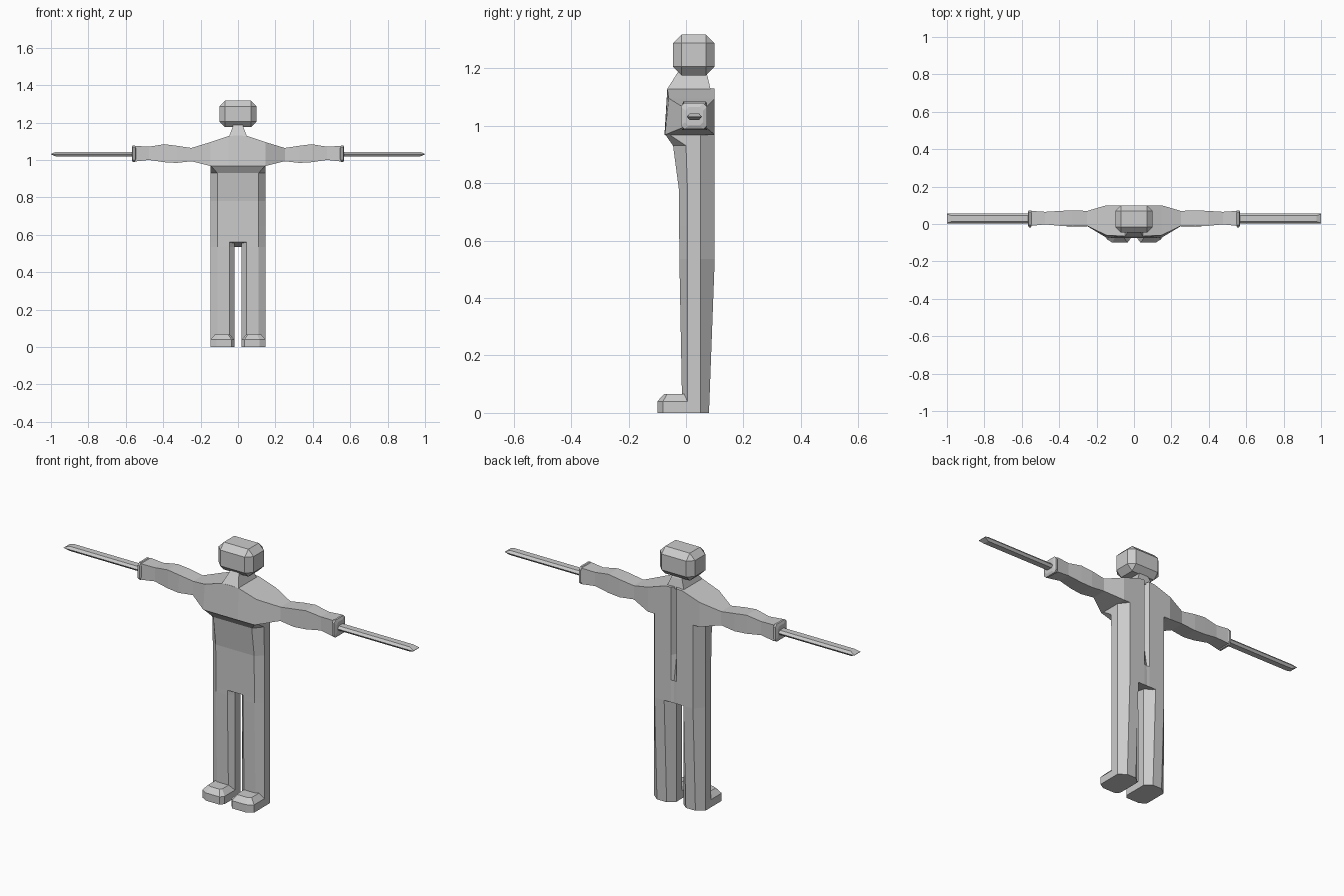
import bpy, bmesh

if "Cube" in bpy.data.objects:
    bpy.data.objects.remove(bpy.data.objects["Cube"])

mat = bpy.data.materials.new("light grey")
mat.diffuse_color = (0.6, 0.6, 0.6, 1)
mat.use_nodes = True
mat.node_tree.nodes["Principled BSDF"].inputs["Base Color"].default_value = mat.diffuse_color


def finish(name, bm, mirror=False):
    bmesh.ops.recalc_face_normals(bm, faces=bm.faces[:])
    me = bpy.data.meshes.new(name)
    bm.to_mesh(me)
    bm.free()
    me.materials.append(mat)
    ob = bpy.data.objects.new(name, me)
    bpy.context.collection.objects.link(ob)
    if mirror:
        mod = ob.modifiers.new("mirror", 'MIRROR')
        mod.use_clip = True
        mod.merge_threshold = 0.0005
    return ob


def loft(name, rings, mirror=False, cap_start=True, cap_end=True):
    """Skin a list of equal-length rings of points, with end caps."""
    bm = bmesh.new()
    vs = [[bm.verts.new(p) for p in r] for r in rings]
    n = len(rings[0])
    for a, b in zip(vs, vs[1:]):
        for i in range(n):
            j = (i + 1) % n
            bm.faces.new((a[i], a[j], b[j], b[i]))
    if cap_start:
        bm.faces.new(vs[0])
    if cap_end:
        bm.faces.new(vs[-1])
    return finish(name, bm, mirror)


def chamfered(x, y0, y1, z0, z1, c):
    """Chamfered rectangle across the x axis."""
    return [(x, y0 + c, z0), (x, y1 - c, z0), (x, y1, z0 + c), (x, y1, z1 - c),
            (x, y1 - c, z1), (x, y0 + c, z1), (x, y0, z1 - c), (x, y0, z0 + c)]


# Head: chamfered block
bm = bmesh.new()
bmesh.ops.create_cube(bm, size=1)
for v in bm.verts:
    v.co = (v.co.x * 0.2, v.co.y * 0.144 + 0.027, v.co.z * 0.142 + 1.246)
bmesh.ops.bevel(bm, geom=bm.edges[:], offset=0.03, segments=1, affect='EDGES')
finish("head", bm)

# Neck: tapered block
def rect_z(z, x, y0, y1):
    return [(-x, y0, z), (x, y0, z), (x, y1, z), (-x, y1, z)]

loft("neck", [rect_z(1.12, 0.05, -0.065, 0.085), rect_z(1.128, 0.047, -0.065, 0.085),
              rect_z(1.172, 0.03, -0.037, 0.075), rect_z(1.2, 0.022, -0.02, 0.06)])

# Torso and arms: sections along x (x, front bottom, front top, back, low, high)
sections = [(0, -0.075, -0.065, 0.075, 0.968, 1.13), (0.015, -0.075, -0.065, 0.1, 0.968, 1.13),
            (0.05, -0.075, -0.065, 0.1, 0.968, 1.128), (0.148, -0.073, -0.06, 0.1, 0.968, 1.095),
            (0.25, -0.012, -0.01, 0.07, 0.993, 1.064), (0.33, -0.014, -0.012, 0.073, 0.984, 1.076),
            (0.395, -0.01, -0.01, 0.07, 0.988, 1.084), (0.475, -0.002, -0.002, 0.065, 1.0, 1.071),
            (0.55, -0.01, -0.01, 0.07, 0.992, 1.075)]
loft("torso_and_arms",
     [[(x, fb, lo), (x, bk, lo), (x, bk, hi), (x, ft, hi)] for x, fb, ft, bk, lo, hi in sections],
     mirror=True, cap_start=False)

# Hands: chamfered cuffs at the arm ends
loft("hands", [chamfered(0.545, -0.008, 0.068, 0.995, 1.072, 0.01),
               chamfered(0.552, -0.018, 0.073, 0.988, 1.078, 0.012),
               chamfered(0.562, -0.018, 0.073, 0.988, 1.078, 0.012),
               chamfered(0.568, -0.003, 0.06, 1.0, 1.065, 0.012)], mirror=True)

# Blades: thin six-sided bars with a pointed end edge
def blade(x, h, e):
    return [(x, 0.003, 1.031), (x, 0.003 + e, 1.031 + h), (x, 0.055 - e, 1.031 + h),
            (x, 0.055, 1.031), (x, 0.055 - e, 1.031 - h), (x, 0.003 + e, 1.031 - h)]

loft("blades", [blade(0.56, 0.012, 0.01), blade(0.975, 0.012, 0.01), blade(1.0, 0.001, 0.002)],
     mirror=True)

# Hips: half sections with a groove down the back (front, back, groove depth, half groove width)
def hip(zf, zb, f, b, g, xf=0.11, yo=0.005):
    return [(0, f, zf), (xf, f, zf), (0.148, yo, zf), (0.148, 0.05, zb), (0.11, b, zb),
            (0.015, b, zb), (0, b - g, zb)]

loft("hips", [hip(0.56, 0.535, -0.023, 0.1, 0), hip(0.65, 0.65, -0.024, 0.1, 0.003),
              hip(0.78, 0.78, -0.025, 0.1, 0.025), hip(0.93, 0.93, -0.045, 0.1, 0.025, 0.11, 0),
              hip(0.97, 0.97, -0.073, 0.1, 0.025, 0.147, -0.06)],
     mirror=True)

# Legs: eight-sided tapering columns
def leg(z, f, b):
    return [(0.045, f, z), (0.11, f, z), (0.148, 0.005, z), (0.148, 0.05, z),
            (0.11, b, z), (0.055, b, z), (0.02, 0.05, z), (0.02, 0.005, z)]

loft("legs", [leg(0, -0.013, 0.08), leg(0.535, -0.023, 0.1), leg(0.56, -0.023, 0.1)], mirror=True)

# Feet: low shoes with a sloped upper edge
def foot(z, d):
    return [(0.02 + d, 0.02, z), (0.02 + d, -0.08 + d * 0.6, z), (0.035 + d * 0.7, -0.1 + d, z),
            (0.115 - d * 0.5, -0.1 + d, z), (0.148 - d, -0.08 + d * 0.6, z), (0.148 - d, 0.02, z)]

loft("feet", [foot(0, 0), foot(0.04, 0), foot(0.066, 0.024)], mirror=True)
